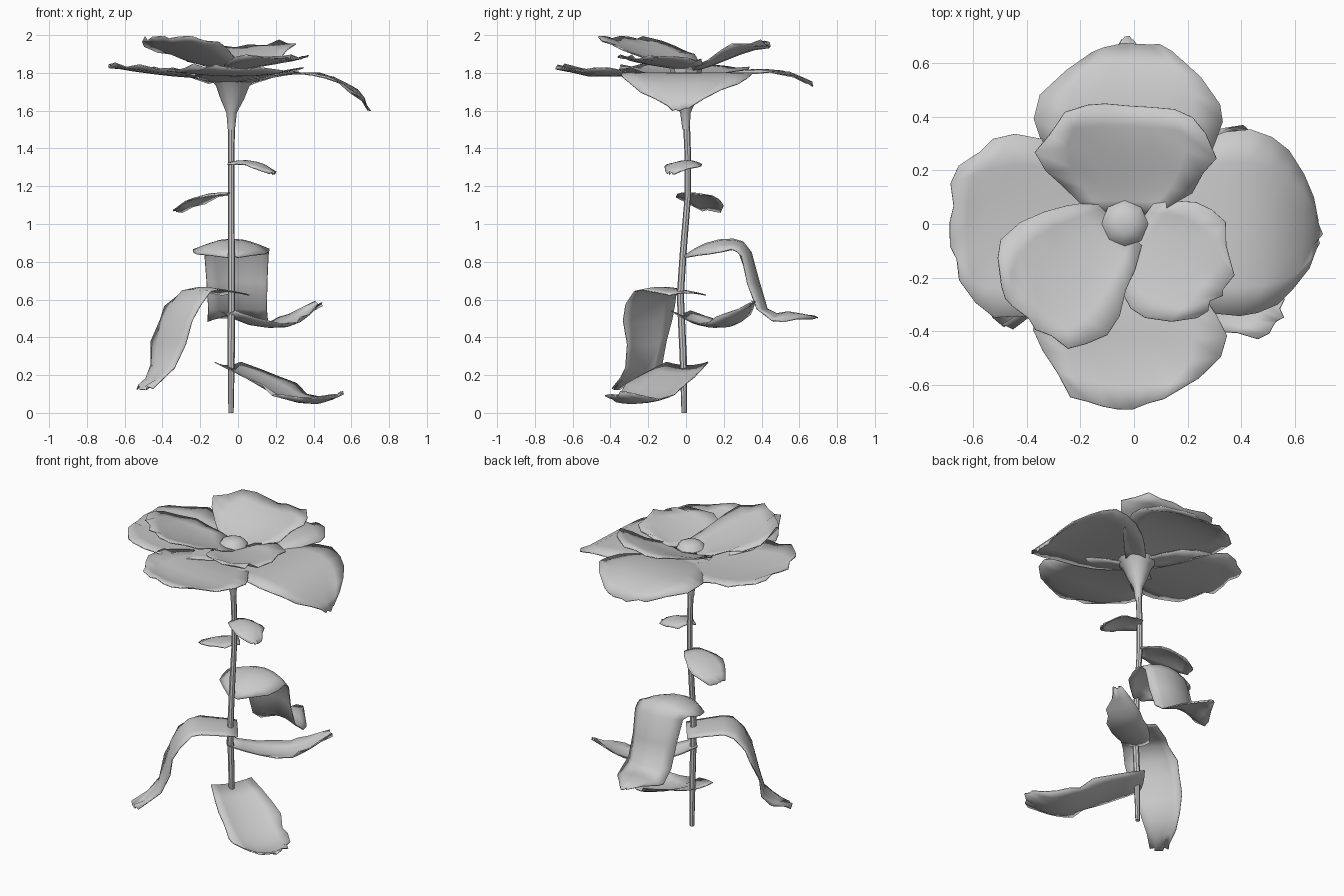
import bpy, bmesh, math, random
from mathutils import Vector

if "Cube" in bpy.data.objects:
    bpy.data.objects.remove(bpy.data.objects["Cube"])

random.seed(4)


def finish(name, bm, thickness=0.0, angle=40):
    bmesh.ops.recalc_face_normals(bm, faces=bm.faces)
    me = bpy.data.meshes.new(name)
    bm.to_mesh(me)
    bm.free()
    ob = bpy.data.objects.new(name, me)
    bpy.context.collection.objects.link(ob)
    if thickness:
        mod = ob.modifiers.new("thickness", 'SOLIDIFY')
        mod.thickness = thickness
        mod.offset = 0
    bpy.ops.object.select_all(action='DESELECT')
    bpy.context.view_layer.objects.active = ob
    ob.select_set(True)
    bpy.ops.object.shade_smooth_by_angle(angle=math.radians(angle))
    return ob


def catmull(pts, sub):
    """Smooth (x, y, z, half width) samples through the control points."""
    p = [Vector(q) for q in pts]
    p = [2 * p[0] - p[1]] + p + [2 * p[-1] - p[-2]]
    out = []
    for i in range(1, len(p) - 2):
        a, b, c, d = p[i - 1:i + 3]
        for k in range(sub):
            t = k / sub
            out.append(0.5 * (2 * b + (c - a) * t + (2 * a - 5 * b + 4 * c - d) * t * t
                              + (3 * b - a - 3 * c + d) * t ** 3))
    return out + [p[-2]]


def sheet(name, spine, cup, crumple=0.014, tip=0.35, sub=2, across=6):
    """Thin petal or leaf swept along a spine, cupped sideways, with an uneven rim."""
    rows = catmull(spine, sub)
    run = rows[-1].xyz - rows[0].xyz
    side = Vector((-run.y, run.x, 0)).normalized()
    bm = bmesh.new()
    grid = []
    for i, r in enumerate(rows):
        v = i / (len(rows) - 1)
        tan = (rows[min(i + 1, len(rows) - 1)].xyz - rows[max(i - 1, 0)].xyz).normalized()
        up = tan.cross(side).normalized()
        w = max(r.w, 0.01)
        line = []
        for j in range(across + 1):
            t = 2 * j / across - 1
            co = r.xyz + side * w * t + up * cup * w * t * t - tan * tip * w * t * t * v ** 3
            if v > 0.3 and (abs(t) == 1 or i == len(rows) - 1):
                co += Vector(random.uniform(-crumple, crumple) for _ in range(3))
            line.append(bm.verts.new(co))
        grid.append(line)
    for a, b in zip(grid, grid[1:]):
        for j in range(across):
            bm.faces.new((a[j], a[j + 1], b[j + 1], b[j]))
    return finish(name, bm, 0.006, 50)


def tube(name, path, sides=8):
    """Round tube through (x, y, z, radius) rings, capped at both ends."""
    bm = bmesh.new()
    rings = []
    for x, y, z, r in path:
        rings.append([bm.verts.new((x + r * math.cos(a), y + r * math.sin(a), z))
                      for a in (2 * math.pi * k / sides for k in range(sides))])
    for a, b in zip(rings, rings[1:]):
        for k in range(sides):
            bm.faces.new((a[k], a[(k + 1) % sides], b[(k + 1) % sides], b[k]))
    bm.faces.new(rings[0][::-1])
    bm.faces.new(rings[-1])
    return finish(name, bm)


# stem and flared calyx
tube("stem", [(-.037, -.01, 0, .014), (-.036, -.015, .3, .019), (-.035, -.03, .62, .019),
              (-.035, -.015, .85, .018), (-.035, .01, 1.15, .017), (-.035, .01, 1.35, .017),
              (-.035, 0, 1.6, .019)])
tube("calyx", [(-.035, 0, 1.5, .019), (-.034, -.003, 1.59, .028), (-.03, -.005, 1.66, .062),
               (-.028, -.008, 1.73, .088), (-.025, -.01, 1.77, .12)], 12)

# bud in the middle of the flower
tube("flower_centre", [(-.035, 0, 1.79, .08), (-.035, 0, 1.83, .088), (-.035, 0, 1.855, .07),
                       (-.035, 0, 1.87, .035)], 8)

# four outer petals
sheet("outer_petal_front", [(-.03, -.03, 1.74, .09), (-.03, -.16, 1.765, .23), (-.02, -.33, 1.785, .335),
                            (-.02, -.52, 1.785, .335), (-.07, -.69, 1.83, .18)], .1, tip=.25)
sheet("outer_petal_back", [(-.03, .0, 1.75, .09), (-.03, .14, 1.785, .22), (-.02, .31, 1.815, .325),
                           (-.01, .51, 1.81, .33), (.0, .68, 1.74, .15)], -.03, tip=.3)
sheet("outer_petal_left", [(-.03, 0, 1.75, .09), (-.16, 0, 1.77, .24), (-.35, -.01, 1.785, .335),
                           (-.55, -.01, 1.81, .33), (-.69, 0, 1.835, .21)], .08, tip=.2)
sheet("outer_petal_right", [(-.02, 0, 1.75, .09), (.12, 0, 1.775, .24), (.32, 0, 1.80, .34),
                            (.5, -.01, 1.775, .33), (.63, -.03, 1.69, .22), (.695, -.04, 1.605, .05)],
      .0, crumple=.009, tip=.2)

# three inner petals
sheet("inner_petal_back", [(-.03, .04, 1.81, .11), (-.03, .14, 1.84, .24), (-.03, .29, 1.90, .33),
                           (-.02, .44, 1.945, .24)], .15, tip=.1)
sheet("inner_petal_left", [(-.06, .0, 1.82, .12), (-.19, -.11, 1.865, .22), (-.31, -.24, 1.93, .26),
                           (-.40, -.36, 1.98, .17)], .1, tip=.15)
sheet("inner_petal_right", [(.0, -.02, 1.82, .12), (.09, -.09, 1.835, .22), (.20, -.18, 1.855, .23),
                            (.32, -.27, 1.88, .12)], .12, tip=.15)

# leaves, lowest first
sheet("leaf_1", [(-.06, .01, .25, .13), (.12, -.1, .165, .175), (.28, -.2, .075, .18),
                 (.41, -.29, .05, .15), (.535, -.36, .1, .085)], .15)
sheet("leaf_2", [(-.06, -.03, .525, .065), (.08, .09, .465, .1), (.24, .2, .455, .11),
                 (.34, .28, .505, .08), (.43, .35, .58, .02)], .25)
sheet("leaf_3", [(-.01, .01, .635, .12), (-.12, -.08, .655, .13), (-.245, -.17, .65, .14),
                 (-.345, -.215, .48, .155), (-.415, -.235, .24, .11), (-.51, -.36, .135, .06)], -.1)
sheet("leaf_4", [(-.03, -.01, .83, .03), (-.04, .1, .895, .18), (-.03, .25, .92, .2),
                 (-.005, .345, .85, .175), (.0, .43, .55, .15), (-.01, .54, .535, .14),
                 (-.02, .69, .51, .03)], -.32, crumple=.01)
sheet("leaf_5", [(-.04, 0, 1.165, .05), (-.14, .05, 1.16, .105), (-.24, .1, 1.125, .11),
                 (-.33, .14, 1.07, .05)], -.15, crumple=.008, tip=.2)
sheet("leaf_6", [(-.03, .03, 1.33, .06), (.05, .0, 1.335, .09), (.13, -.04, 1.315, .095),
                 (.195, -.08, 1.27, .03)], -.25, crumple=.008)
